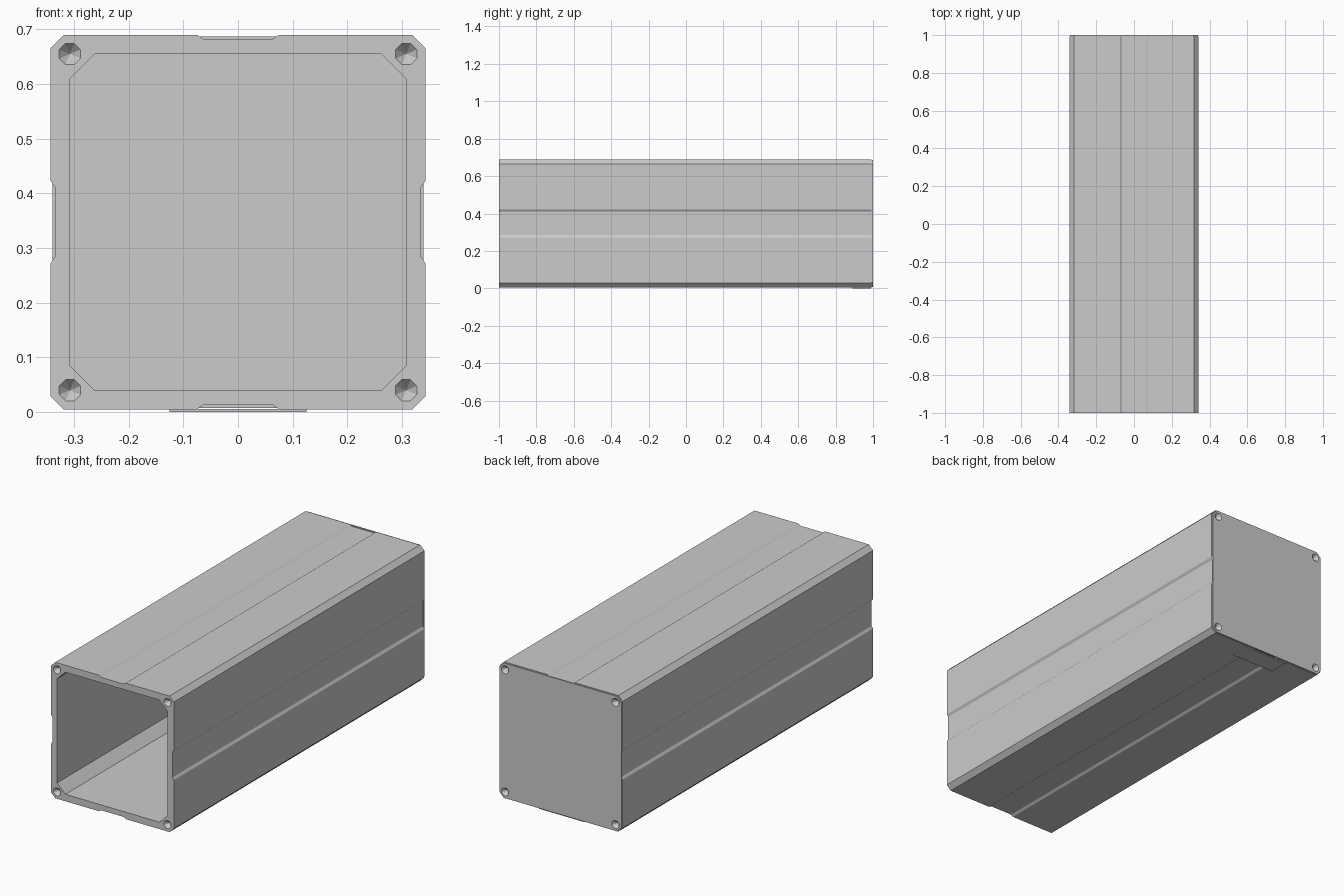
import bpy, bmesh, math
from mathutils import Matrix, Vector

if "Cube" in bpy.data.objects:
    bpy.data.objects.remove(bpy.data.objects["Cube"])

ZC = 0.3475      # height of the tube axis
H = 0.3425       # outer half width
BACK = 0.993     # tube end where the end plate starts


def four_way(quarter):
    """Repeat a one-side list of (x, z) points around the four sides."""
    pts = []
    for k in range(4):
        for x, z in quarter:
            for _ in range(k):
                x, z = z, -x
            pts.append((x, z))
    return pts


def prism(name, loops, y0, y1, zc=ZC):
    """Extrude closed loops along y; later loops become holes."""
    bm = bmesh.new()
    edges = []
    for pts in loops:
        vs = [bm.verts.new((x, y0, z + zc)) for x, z in pts]
        edges += [bm.edges.new((vs[i], vs[(i + 1) % len(vs)])) for i in range(len(vs))]
    bmesh.ops.triangle_fill(bm, edges=edges, use_beauty=True, use_dissolve=False)
    ext = bmesh.ops.extrude_face_region(bm, geom=bm.faces[:])
    moved = [g for g in ext["geom"] if isinstance(g, bmesh.types.BMVert)]
    bmesh.ops.translate(bm, vec=(0, y1 - y0, 0), verts=moved)
    bmesh.ops.recalc_face_normals(bm, faces=bm.faces[:])
    return add(name, bm)


def add(name, bm):
    me = bpy.data.meshes.new(name)
    bm.to_mesh(me)
    bm.free()
    ob = bpy.data.objects.new(name, me)
    bpy.context.collection.objects.link(ob)
    return ob


# Tube: chamfered square with a shallow groove on each side
C = 0.024
outer = four_way([(-H + C, H), (-0.075, H), (-0.063, H - 0.008),
                  (0.063, H - 0.008), (0.075, H), (H - C, H)])
inner = four_way([(-0.262, 0.3075), (0.262, 0.3075)])
tube = prism("tube_body", [outer, inner], -1.0, BACK)

# End plate: plain chamfered square, slightly smaller than the tube
P = H - 0.003
end_plate = prism("end_plate", [four_way([(-P + C, P), (P - C, P)])], BACK, 1.0)

# Tapered screw recesses in the four corners of both ends
DEPTH, RADIUS, EXTRA = 0.022, 0.021, 0.004
bm = bmesh.new()
for end in (-1, 1):
    for sx in (-1, 1):
        for sz in (-1, 1):
            length = DEPTH + EXTRA
            centre = Vector((sx * 0.3075, end * (1 + EXTRA - length / 2), ZC + sz * 0.3075))
            m = (Matrix.Translation(centre)
                 @ Matrix.Rotation(end * math.pi / 2, 4, 'X')
                 @ Matrix.Rotation(math.pi / 8, 4, 'Z'))
            bmesh.ops.create_cone(bm, cap_ends=True, segments=8,
                                  radius1=RADIUS * length / DEPTH, radius2=0,
                                  depth=length, matrix=m)
cutter = add("screw_recess_cutter", bm)
cutter.hide_render = True
for ob in (tube, end_plate):
    mod = ob.modifiers.new("screw_recesses", 'BOOLEAN')
    mod.operation = 'DIFFERENCE'
    mod.solver = 'EXACT'
    mod.object = cutter
    bpy.context.view_layer.objects.active = ob
    bpy.ops.object.modifier_apply(modifier=mod.name)
bpy.data.objects.remove(cutter)

# Thin foot plate under the closed end
prism("foot_plate", [[(-0.125, 0), (0.125, 0), (0.125, 0.006), (-0.125, 0.006)]],
      0.89, 0.99, 0.0)
